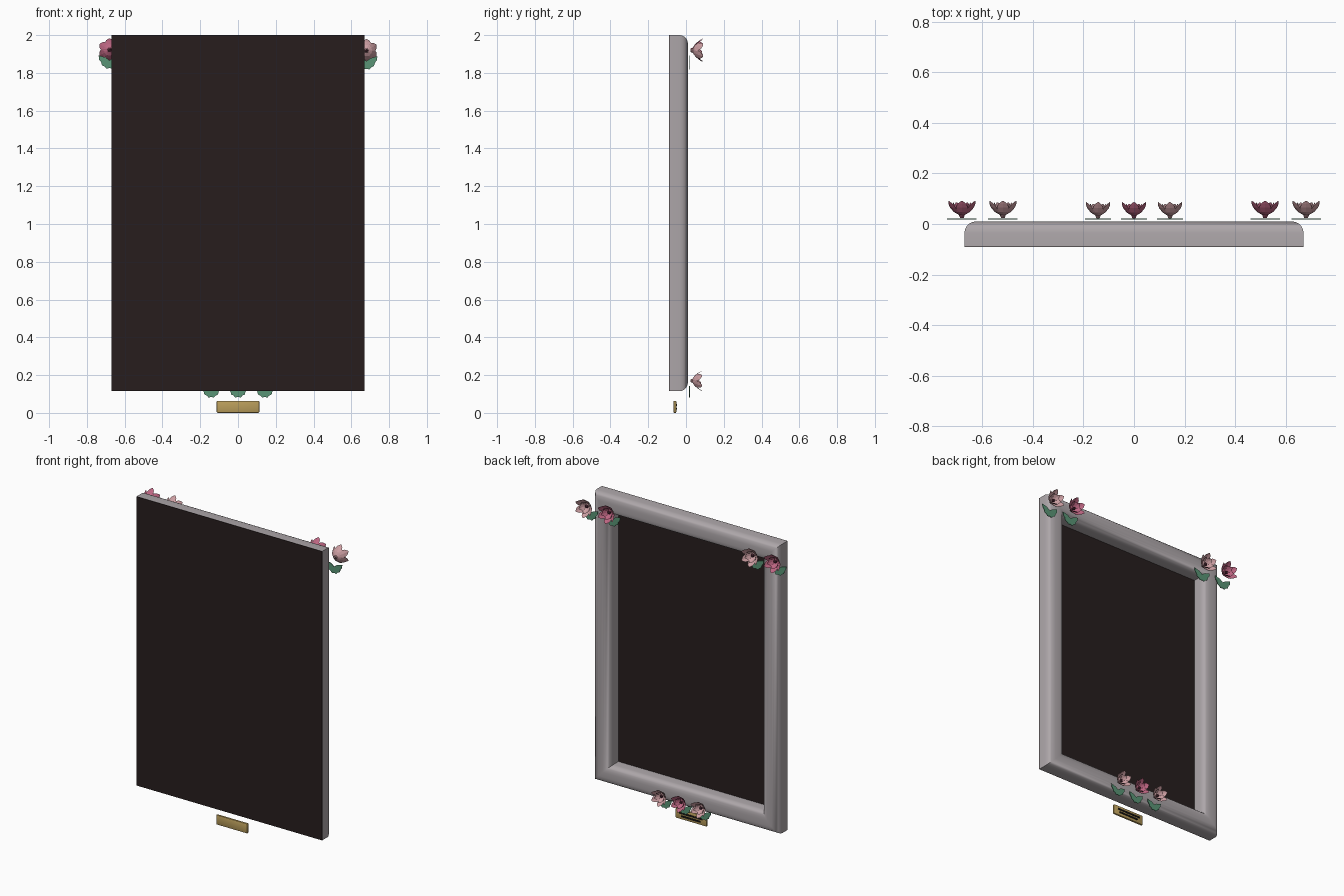
import bpy, bmesh, math
from mathutils import Vector

if "Cube" in bpy.data.objects:
    bpy.data.objects.remove(bpy.data.objects["Cube"])


def mat(name, rgb):
    m = bpy.data.materials.new(name)
    m.diffuse_color = (*rgb, 1)
    m.use_nodes = True
    m.node_tree.nodes["Principled BSDF"].inputs["Base Color"].default_value = m.diffuse_color
    return m


SILVER = mat("silver grey", (0.42, 0.385, 0.40))
DARK = mat("dark brown", (0.020, 0.0125, 0.0125))
GOLD = mat("antique gold", (0.49, 0.34, 0.105))
BLACK = mat("black", (0.01, 0.009, 0.008))
ROSE = mat("deep rose", (0.50, 0.13, 0.22))
BLUSH = mat("pale blush", (0.60, 0.34, 0.36))
GREEN = mat("leaf green", (0.10, 0.30, 0.18))
CORE = mat("dark maroon", (0.10, 0.025, 0.045))


def finish(name, bm, m, smooth=None):
    me = bpy.data.meshes.new(name)
    bm.to_mesh(me)
    bm.free()
    ob = bpy.data.objects.new(name, me)
    bpy.context.collection.objects.link(ob)
    me.materials.append(m)
    if smooth:
        bpy.context.view_layer.objects.active = ob
        ob.select_set(True)
        bpy.ops.object.shade_smooth_by_angle(angle=math.radians(smooth))
        ob.select_set(False)
    return ob


def box(name, x, y, z, m, bevel=0.0):
    bm = bmesh.new()
    bmesh.ops.create_cube(bm, size=1)
    for v in bm.verts:
        v.co = [(a + b) / 2 + c * (b - a) for c, (a, b) in zip(v.co, (x, y, z))]
    if bevel:
        bmesh.ops.bevel(bm, geom=bm.edges[:], offset=bevel, segments=2, profile=0.5, affect='EDGES')
    return finish(name, bm, m, 40 if bevel else None)


# frame: rounded slab section (inset from the outer edge, y) carried round four mitred corners
R, W, CREST, BACK = 0.045, 0.121, 0.010, -0.088
ARC = [math.pi / 2 * i / 5 for i in range(6)]
PROFILE = ([(0, BACK)] + [(R - R * math.cos(a), CREST - R + R * math.sin(a)) for a in ARC]
           + [(W - R + R * math.sin(a), CREST - R + R * math.cos(a)) for a in ARC] + [(W, BACK)])
X, Z0, Z1 = 0.67, 0.115, 2.0
bm = bmesh.new()
rings = [[bm.verts.new((sx * (X - d), y, Z1 - d if sz else Z0 + d)) for d, y in PROFILE]
         for sx, sz in ((-1, 0), (1, 0), (1, 1), (-1, 1))]
for i in range(4):
    a, b = rings[i], rings[(i + 1) % 4]
    for j in range(len(PROFILE)):
        k = (j + 1) % len(PROFILE)
        bm.faces.new((a[j], b[j], b[k], a[k]))
bmesh.ops.recalc_face_normals(bm, faces=bm.faces)
finish("frame", bm, SILVER, 40)

# dark backing board, seen from both sides
box("backing_board", (-X, X), (-0.09, -0.0875), (Z0, Z1), DARK)

# plaque with plain dark bands
box("plaque", (-0.113, 0.113), (-0.066, -0.051), (0.0, 0.064), GOLD, 0.005)
for i, (w, z) in enumerate(((0.085, 0.041), (0.07, 0.022))):
    box("plaque_band_%d" % i, (-w, w), (-0.051, -0.047), (z - 0.005, z + 0.005), BLACK)


def petal_ring(bm, count, turn, rows):
    """rows: (radius, height, half width) from base to tip"""
    for i in range(count):
        a = turn + math.tau * i / count
        out = Vector((math.cos(a), 0, math.sin(a)))
        side = Vector((-math.sin(a), 0, math.cos(a)))
        prev = None
        for r, h, w in rows:
            row = [bm.verts.new(out * (r - 0.18 * w * abs(s)) + side * (w * s) + Vector((0, h, 0)))
                   for s in (-1, 0, 1)]
            if prev:
                for j in (0, 1):
                    bm.faces.new((prev[j], prev[j + 1], row[j + 1], row[j]))
            prev = row


def flower(name, x, z, petal, s):
    # cup of pointed petals opening towards +y
    bm = bmesh.new()
    petal_ring(bm, 6, math.pi / 2, [(0.006, 0.024, 0.006), (0.010, 0.036, 0.009), (0.030, 0.048, 0.019),
                                    (0.046, 0.066, 0.023), (0.055, 0.080, 0.017), (0.061, 0.091, 0.003)])
    petal_ring(bm, 5, -math.pi / 2, [(0.005, 0.036, 0.004), (0.022, 0.050, 0.015),
                                     (0.033, 0.068, 0.018), (0.037, 0.084, 0.004)])
    bloom = finish(name + "_bloom", bm, petal)
    # dark heart
    bm = bmesh.new()
    bmesh.ops.create_icosphere(bm, subdivisions=1, radius=0.012)
    bmesh.ops.translate(bm, verts=bm.verts, vec=(0, 0.052, 0))
    heart = finish(name + "_heart", bm, CORE)
    # pair of thin leaves below the bloom
    bm = bmesh.new()
    for sx in (-1, 1):
        pts = [(0, -0.056), (0.022, -0.040), (0.058, -0.030), (0.055, -0.052), (0.045, -0.064),
               (0.040, -0.082), (0.026, -0.088), (0.016, -0.100), (0, -0.096)]
        face = bm.faces.new([bm.verts.new((sx * px, 0.018, pz)) for px, pz in pts])
        ext = bmesh.ops.extrude_face_region(bm, geom=[face])["geom"]
        bmesh.ops.translate(bm, vec=(0, 0.004, 0),
                            verts=[g for g in ext if isinstance(g, bmesh.types.BMVert)])
    bmesh.ops.recalc_face_normals(bm, faces=bm.faces)
    leaves = finish(name + "_leaves", bm, GREEN)
    for ob in (bloom, heart, leaves):
        ob.location = (x, 0, z)
        ob.scale = (s, 0.5 + s / 2, s)


# corner flowers and bottom row
for i, (x, z, m, s) in enumerate(((-0.68, 1.922, ROSE, 1), (-0.518, 1.918, BLUSH, 1),
                                  (0.518, 1.922, ROSE, 1), (0.68, 1.918, BLUSH, 1),
                                  (-0.142, 0.170, BLUSH, 0.89), (0, 0.170, ROSE, 0.89),
                                  (0.142, 0.170, BLUSH, 0.89))):
    flower("flower_%d" % (i + 1), x, z, m, s)
